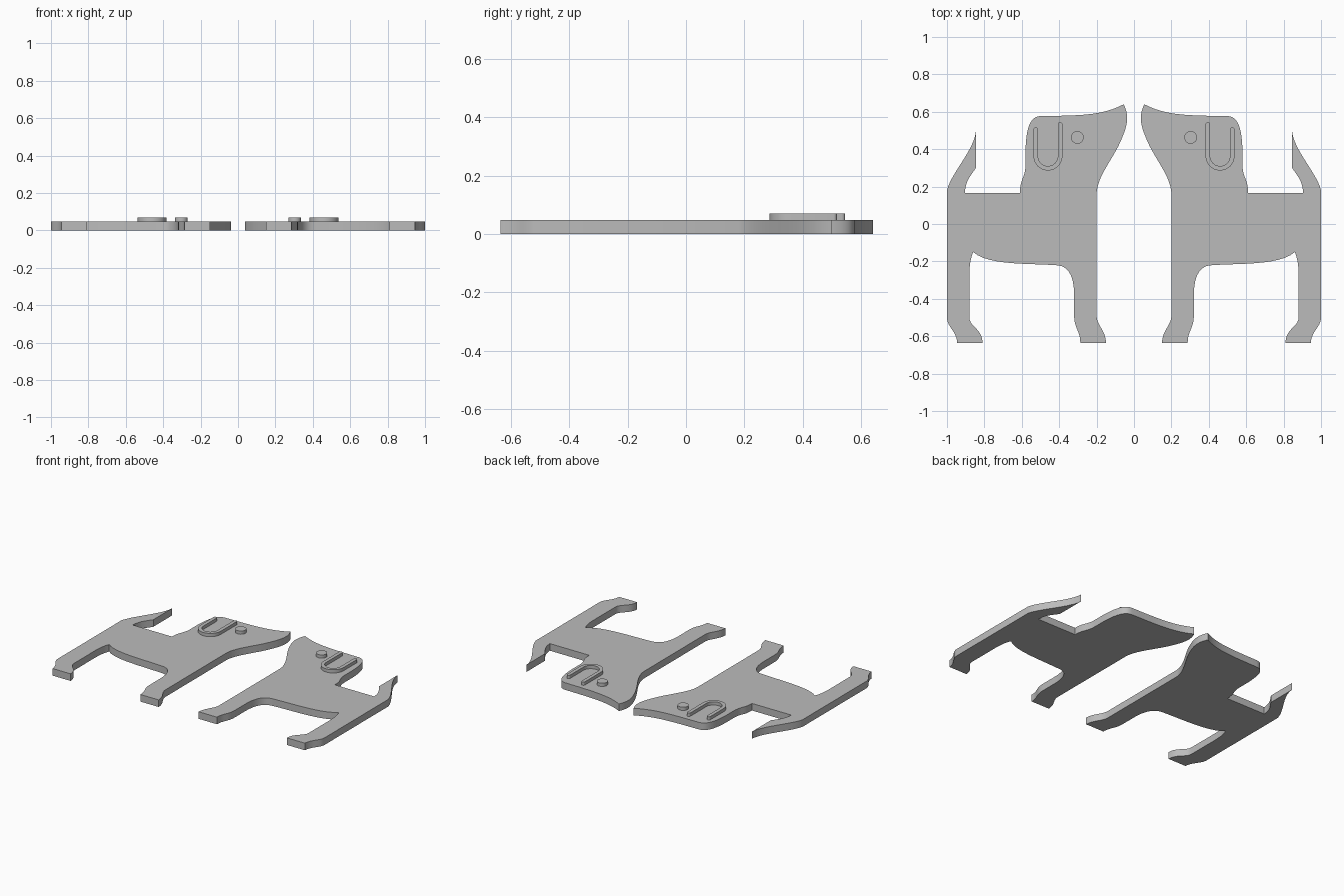
import bpy
import bmesh
from math import cos, sin, pi
from mathutils import Vector
from mathutils.geometry import interpolate_bezier

THICKNESS = 0.048
RELIEF_TOP = 0.07

cube = bpy.data.objects.get("Cube")
if cube:
    bpy.data.objects.remove(cube, do_unlink=True)

grey = bpy.data.materials.new("plain grey")
grey.use_nodes = True
grey.diffuse_color = (0.5, 0.5, 0.5, 1)
grey.node_tree.nodes["Principled BSDF"].inputs["Base Color"].default_value = (0.5, 0.5, 0.5, 1)


def trace(start, steps, resolution=12):
    """Follow straight steps (x, y) and bezier steps (handle, handle, end)."""
    points = [Vector(start)]
    for step in steps:
        if len(step) == 2:
            points.append(Vector(step))
        else:
            a, b, end = (Vector(step[i:i + 2]) for i in (0, 2, 4))
            points += interpolate_bezier(points[-1], a, b, end, resolution)[1:]
    if (points[0] - points[-1]).length < 0.001:
        points.pop()
    return points


def plate(name, outline, bottom, top, side):
    """Extrude a flat outline upwards; side -1 gives the mirrored copy."""
    bm = bmesh.new()
    face = bm.faces.new([bm.verts.new((p[0] * side, p[1], bottom)) for p in outline])
    extruded = bmesh.ops.extrude_face_region(bm, geom=[face], use_keep_orig=True)["geom"]
    lifted = [v for v in extruded if isinstance(v, bmesh.types.BMVert)]
    bmesh.ops.translate(bm, verts=lifted, vec=(0, 0, top - bottom))
    bmesh.ops.recalc_face_normals(bm, faces=bm.faces)
    mesh = bpy.data.meshes.new(name)
    bm.to_mesh(mesh)
    bm.free()
    mesh.materials.append(grey)
    obj = bpy.data.objects.new(name, mesh)
    bpy.context.collection.objects.link(obj)
    bpy.ops.object.select_all(action='DESELECT')
    obj.select_set(True)
    bpy.context.view_layer.objects.active = obj
    bpy.ops.object.shade_smooth_by_angle(angle=pi / 6)


def arc(cx, cy, radius, start, end, count):
    return [(cx + radius * cos(start + (end - start) * i / count),
             cy + radius * sin(start + (end - start) * i / count))
            for i in range(count + 1)]


# Dog silhouette, from the nose down the chest and around
body = trace((.055, .64), [
    (.03, .59, .03, .54, .06, .47),           # muzzle
    (.10, .36, .19, .27, .2, .17),            # throat
    (.2, -.49),                               # chest and front leg
    (.2, -.54, .15, -.57, .15, -.635),        # front paw
    (.287, -.635),
    (.287, -.57, .32, -.56, .32, -.49),
    (.32, -.38),
    (.32, -.28, .35, -.22, .42, -.22),        # belly
    (.58, -.21, .78, -.22, .86, -.15),
    (.88, -.2, .88, -.24, .88, -.3),          # rear leg
    (.88, -.5),
    (.88, -.55, .81, -.56, .81, -.635),       # rear paw
    (.945, -.635),
    (.95, -.57, 1, -.55, 1, -.5),
    (1, .18),
    (.98, .27, .85, .4, .845, .5),            # tail
    (.845, .3),
    (.88, .25, .9, .23, .905, .165),
    (.61, .165),                              # back
    (.61, .25, .58, .24, .58, .32),           # neck
    (.58, .4),
    (.575, .53, .55, .575, .5, .577),         # top of the head
    (.28, .58, .17, .58, .055, .64),
])

# Raised ear: a narrow U-shaped ridge with rounded tips
ear = (arc(.395, .533, .012, 0, pi, 8)
       + arc(.46, .363, .077, pi, 2 * pi, 24)
       + arc(.525, .505, .012, 0, pi, 8)
       + arc(.46, .363, .053, 2 * pi, pi, 24))

eye = arc(.303, .463, .034, 0, 2 * pi, 32)[:-1]

for label, side in (("left", 1), ("right", -1)):
    plate(label + "_dog_body", body, 0, THICKNESS, side)
    plate(label + "_dog_ear", ear, THICKNESS, RELIEF_TOP, side)
    plate(label + "_dog_eye", eye, THICKNESS, RELIEF_TOP, side)
